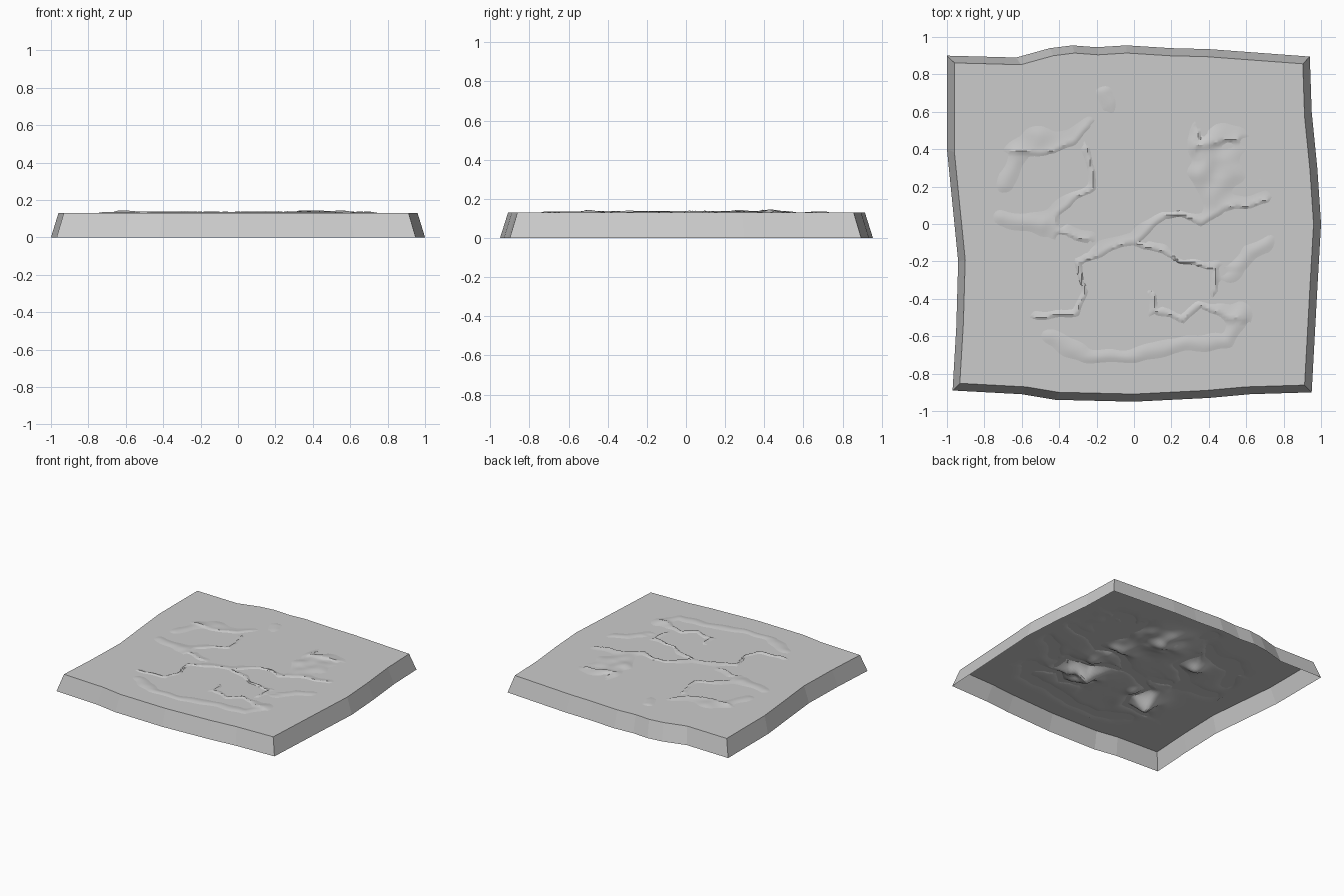
import bpy, bmesh, math
from mathutils import Vector, noise

cube = bpy.data.objects.get("Cube")
if cube:
    bpy.data.objects.remove(cube, do_unlink=True)

TOP = 0.13

stone = bpy.data.materials.new("stone_grey")
stone.use_nodes = True
grey = (0.6, 0.6, 0.6, 1)
stone.diffuse_color = grey
stone.node_tree.nodes["Principled BSDF"].inputs["Base Color"].default_value = grey


def finish(bm, name):
    mesh = bpy.data.meshes.new(name)
    bm.to_mesh(mesh)
    bm.free()
    mesh.materials.append(stone)
    obj = bpy.data.objects.new(name, mesh)
    bpy.context.collection.objects.link(obj)
    return obj


# Ground slab: wavy outline, sloping sides, open underneath
outline = [(-1, .9), (-.63, .89), (-.45, .94), (-.33, .955), (-.2, .945), (-.04, .955),
           (.2, .94), (.4, .935), (.94, .895), (.95, .6), (.98, .3), (1, 0),
           (.98, -.35), (.95, -.9), (.62, -.91), (.4, -.93), (0, -.95),
           (-.42, -.94), (-.6, -.91), (-.97, -.89), (-.95, -.55), (-.94, -.2),
           (-.96, 0), (-1, .4)]
bm = bmesh.new()
low = [bm.verts.new((x, y, 0)) for x, y in outline]
high = [bm.verts.new((x * .96, y * .957, TOP)) for x, y in outline]
for i in range(len(low)):
    j = (i + 1) % len(low)
    bm.faces.new((low[i], high[i], high[j], low[j]))
bm.faces.new(list(reversed(high)))
bm.normal_update()
finish(bm, "ground_slab")

# Paths of the steep banks and of the soft ridges
banks = [
    [(-.62, .39), (-.42, .4), (-.32, .44), (-.24, .52)],
    [(-.25, .4), (-.21, .2), (-.32, .13), (-.42, .05), (-.4, -.05), (-.25, -.09)],
    [(-.5, -.5), (-.31, -.48), (-.26, -.36), (-.3, -.2), (-.2, -.15), (0, -.1),
     (.15, .04), (.25, .05), (.37, 0), (.47, .08), (.7, .12)],
    [(0, -.1), (.16, -.15), (.25, -.2), (.44, -.23), (.43, -.35)],
    [(.1, -.38), (.12, -.46), (.26, -.53), (.35, -.43), (.53, -.5)],
    [(.33, .5), (.34, .42), (.55, .45)],
]
ridges = [
    [(-.45, -.6), (-.25, -.72), (0, -.71), (.2, -.65), (.5, -.62), (.58, -.48)],
    [(-.7, .2), (-.62, .35)],
    [(.5, -.3), (.62, -.15), (.75, -.1)],
    [(-.75, .03), (-.5, 0)],
    [(-.15, .7), (-.08, .5)],
]
# Basins (x, y, radius, depth) and mounds (x, y, radius, height)
basins = [(-.36, -.32, .13, .075), (.05, .42, .16, .06), (.25, -.28, .15, .085),
          (.2, .1, .1, .06), (-.33, .28, .09, .04)]
mounds = [(.36, .22, .13, .017), (0, .25, .14, .009), (.6, .3, .12, .008),
          (.42, .42, .1, .011), (.1, .58, .12, .006), (-.52, .45, .08, .006)]


def nearest(p, paths):
    """Distance to the closest path, and whether p lies on its upper-left side."""
    best, side = 9.0, True
    for path in paths:
        for a, b in zip(path, path[1:]):
            a, b = Vector(a), Vector(b)
            d = b - a
            t = max(0, min(1, (p - a).dot(d) / d.length_squared))
            off = p - (a + d * t)
            if off.length < best:
                n = Vector((-d.y, d.x))
                if n.y < n.x:
                    n = -n
                best, side = off.length, off.dot(n) > 0
    return best, side


def bell(p, spot):
    x, y, r, amount = spot
    return amount * math.exp(-((p.x - x) ** 2 + (p.y - y) ** 2) / r ** 2)


def relief(x, y):
    p = Vector((x, y))
    wobble = noise.noise(Vector((x * 9, y * 9, 0)))
    warped = p + Vector((wobble, noise.noise(Vector((x * 9, y * 9, 5))))) * .025
    d, upper = nearest(warped, banks)
    bank = .014 * math.exp(-d / (.055 if upper else .012))
    soft = .011 * math.exp(-(nearest(warped, ridges)[0] / .05) ** 2)
    pit = sum(bell(p, s) for s in basins) * (1 + .8 * wobble)
    pit *= 1 - math.exp(-(d / .06) ** 2)
    rise = sum(bell(p, s) for s in mounds) * (.75 + 1.2 * wobble)
    h = -.005 + bank + soft + rise - pit
    return max(-.1, min(.015, h))


# Relief sheet: breaks through the slab above and hangs in lumps below
bm = bmesh.new()
bmesh.ops.create_grid(bm, x_segments=100, y_segments=100, size=.78)
for v in bm.verts:
    edge = min(.78 - abs(v.co.x), .78 - abs(v.co.y))
    fade = min(1, edge / .06)
    v.co.z = TOP - .005 + (relief(v.co.x, v.co.y) + .005) * fade
terrain = finish(bm, "terrain_relief")
bpy.context.view_layer.objects.active = terrain
terrain.select_set(True)
bpy.ops.object.shade_smooth_by_angle(angle=math.radians(25))
terrain.select_set(False)
